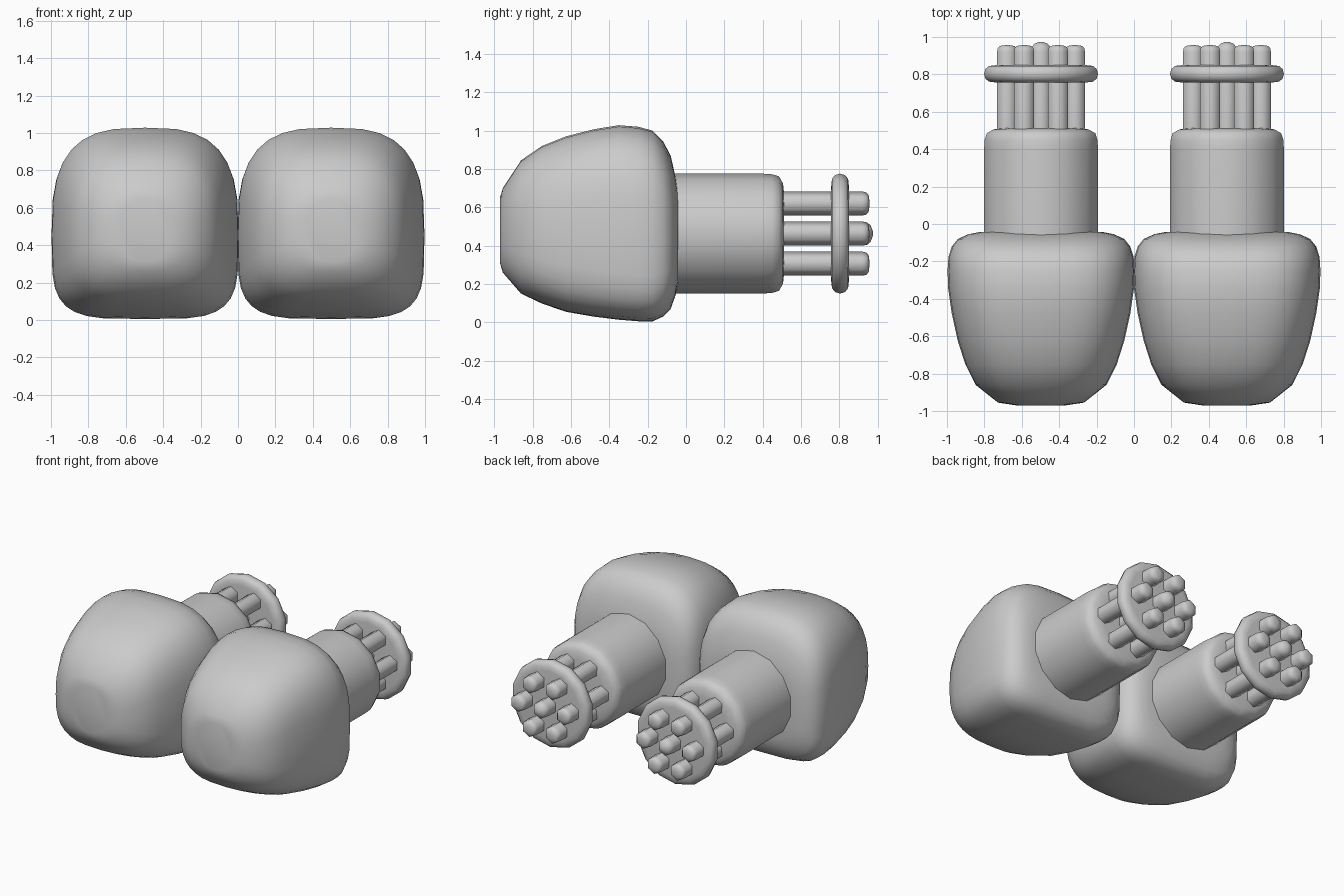
import bpy, bmesh, math

if "Cube" in bpy.data.objects:
    bpy.data.objects.remove(bpy.data.objects["Cube"])

grey = bpy.data.materials.new("grey metal")
grey.diffuse_color = (0.6, 0.6, 0.6, 1)
grey.use_nodes = True
grey.node_tree.nodes["Principled BSDF"].inputs["Base Color"].default_value = grey.diffuse_color

AXIS_X, AXIS_Z = 0.497, 0.463


def loft(name, rings, angle=50):
    """Skin a list of equal rings of points and cap both ends."""
    bm = bmesh.new()
    loops = [[bm.verts.new(p) for p in ring] for ring in rings]
    n = len(loops[0])
    for a, b in zip(loops, loops[1:]):
        for i in range(n):
            j = (i + 1) % n
            bm.faces.new((a[i], a[j], b[j], b[i]))
    bm.faces.new(loops[0])
    bm.faces.new(loops[-1])
    bmesh.ops.recalc_face_normals(bm, faces=bm.faces)
    me = bpy.data.meshes.new(name)
    bm.to_mesh(me)
    bm.free()
    me.materials.append(grey)
    ob = bpy.data.objects.new(name, me)
    bpy.context.collection.objects.link(ob)
    bpy.ops.object.select_all(action='DESELECT')
    ob.select_set(True)
    bpy.context.view_layer.objects.active = ob
    bpy.ops.object.shade_smooth_by_angle(angle=math.radians(angle))
    return ob


def turned(name, profile, cx, cz, sides):
    """Turn (radius, y) points around an axis along y, one corner at the top."""
    angles = [math.pi / 2 + 2 * math.pi * i / sides for i in range(sides)]
    loft(name, [[(cx + r * math.cos(a), y, cz + r * math.sin(a)) for a in angles]
                for r, y in profile], 62)


def section(cx, y, half, low, high, n_top, n_bot, count=32):
    """Rounded square cross-section, flatter below than above."""
    mid = low + (high - low) * 0.44
    pts = []
    for i in range(count):
        a = 2 * math.pi * i / count
        c, s = math.cos(a), math.sin(a)
        n = n_top if s >= 0 else n_bot
        h = high - mid if s >= 0 else mid - low
        pts.append((cx + half * math.copysign(abs(c) ** (2 / n), c), y,
                    mid + h * math.copysign(abs(s) ** (2 / n), s)))
    return pts


# Housing sections: y, half width, bottom, top, roundness above and below
HOUSING = [
    (-0.970, 0.13, 0.31, 0.65, 2.3, 2.3),
    (-0.955, 0.23, 0.26, 0.70, 2.5, 2.6),
    (-0.860, 0.35, 0.15, 0.845, 2.7, 3.0),
    (-0.750, 0.405, 0.098, 0.92, 2.8, 3.3),
    (-0.625, 0.445, 0.055, 0.97, 2.9, 3.6),
    (-0.480, 0.477, 0.03, 1.007, 3.0, 3.9),
    (-0.350, 0.496, 0.014, 1.028, 3.0, 4.1),
    (-0.250, 0.500, 0.006, 1.02, 3.0, 4.2),
    (-0.175, 0.495, 0.005, 1.0, 3.0, 4.2),
    (-0.120, 0.477, 0.03, 0.945, 3.0, 4.0),
    (-0.080, 0.445, 0.07, 0.87, 3.0, 3.8),
    (-0.055, 0.39, 0.14, 0.76, 2.9, 3.4),
    (-0.043, 0.33, 0.19, 0.70, 2.8, 3.0),
]
SLEEVE = [(0.3125, -0.10), (0.3125, 0.40), (0.309, 0.45), (0.298, 0.485),
          (0.26, 0.506), (0.20, 0.512), (0.02, 0.512)]
DISC = [(0.02, 0.757), (0.25, 0.757), (0.285, 0.761), (0.305, 0.777), (0.3125, 0.803),
        (0.305, 0.829), (0.285, 0.845), (0.25, 0.849), (0.02, 0.849)]
TUBE = [(0.0625, 0.49), (0.0625, 0.92), (0.058, 0.94), (0.045, 0.952), (0.015, 0.956)]
CENTRE_TUBE = [(0.0625, 0.49), (0.0625, 0.92), (0.058, 0.945), (0.042, 0.963), (0.012, 0.974)]

for side, sx in (("left", -1), ("right", 1)):
    cx = sx * AXIS_X
    # rounded housing
    loft(side + "_housing", [section(cx, *row) for row in HOUSING])
    # barrel sleeve and the retaining disc
    turned(side + "_sleeve", SLEEVE, cx, AXIS_Z, 14)
    turned(side + "_disc", DISC, cx, AXIS_Z, 14)
    # six tubes around a central one
    turned(side + "_centre_tube", CENTRE_TUBE, cx, AXIS_Z, 6)
    for k in range(6):
        a = math.pi * k / 3
        turned(f"{side}_tube_{k + 1}", TUBE, cx + 0.181 * math.cos(a),
               AXIS_Z + 0.181 * math.sin(a), 6)
